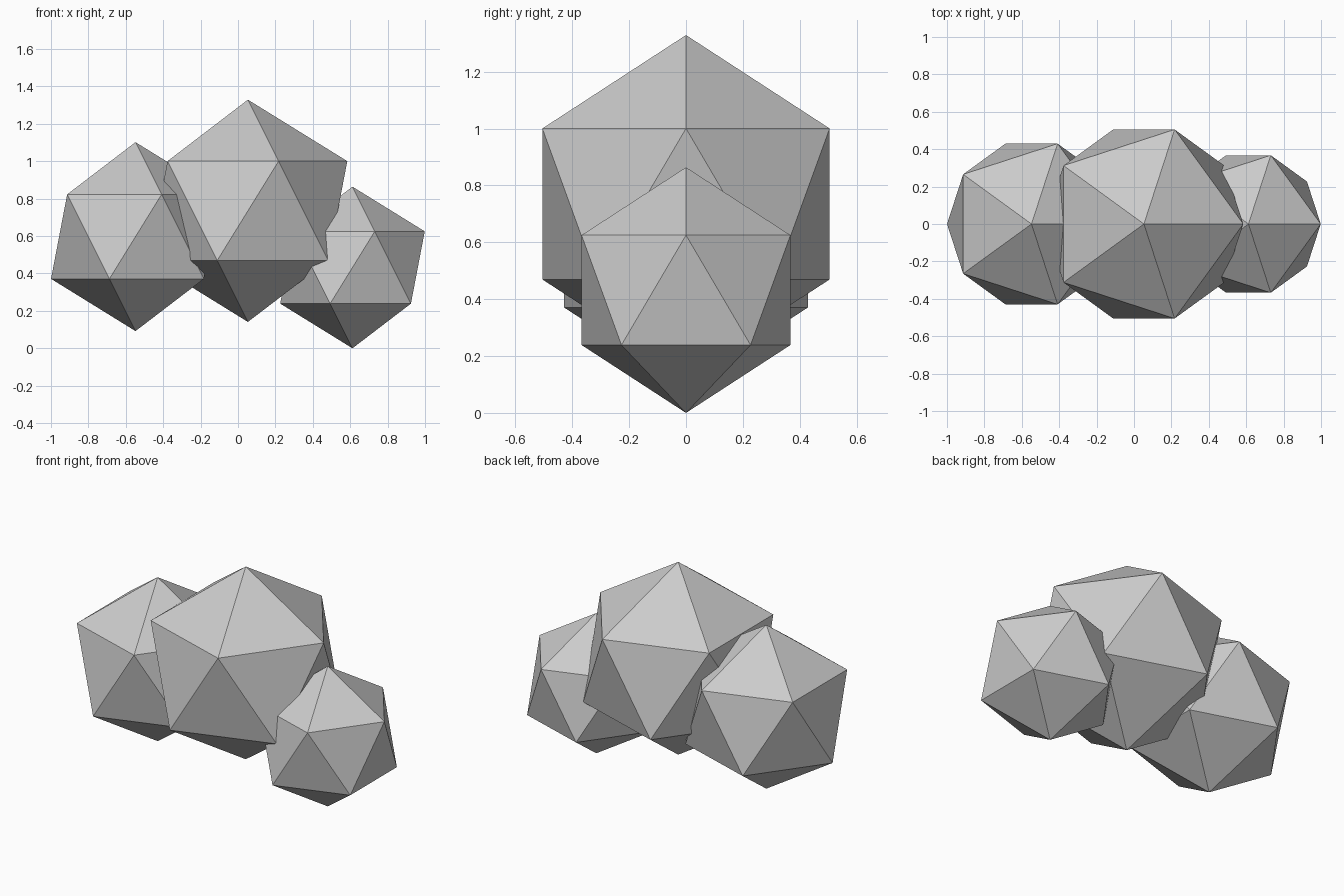
import bpy

if "Cube" in bpy.data.objects:
    bpy.data.objects.remove(bpy.data.objects["Cube"])


def puff(name, radius, x, z):
    """One flat-faced, twenty-sided lump resting on a point."""
    bpy.ops.mesh.primitive_ico_sphere_add(subdivisions=1, radius=radius, location=(x, 0, z))
    bpy.context.object.name = name


# Three overlapping lumps
puff("middle_lump", 0.594, 0.053, 0.735)
puff("left_lump", 0.505, -0.548, 0.597)
puff("right_lump", 0.432, 0.612, 0.432)
